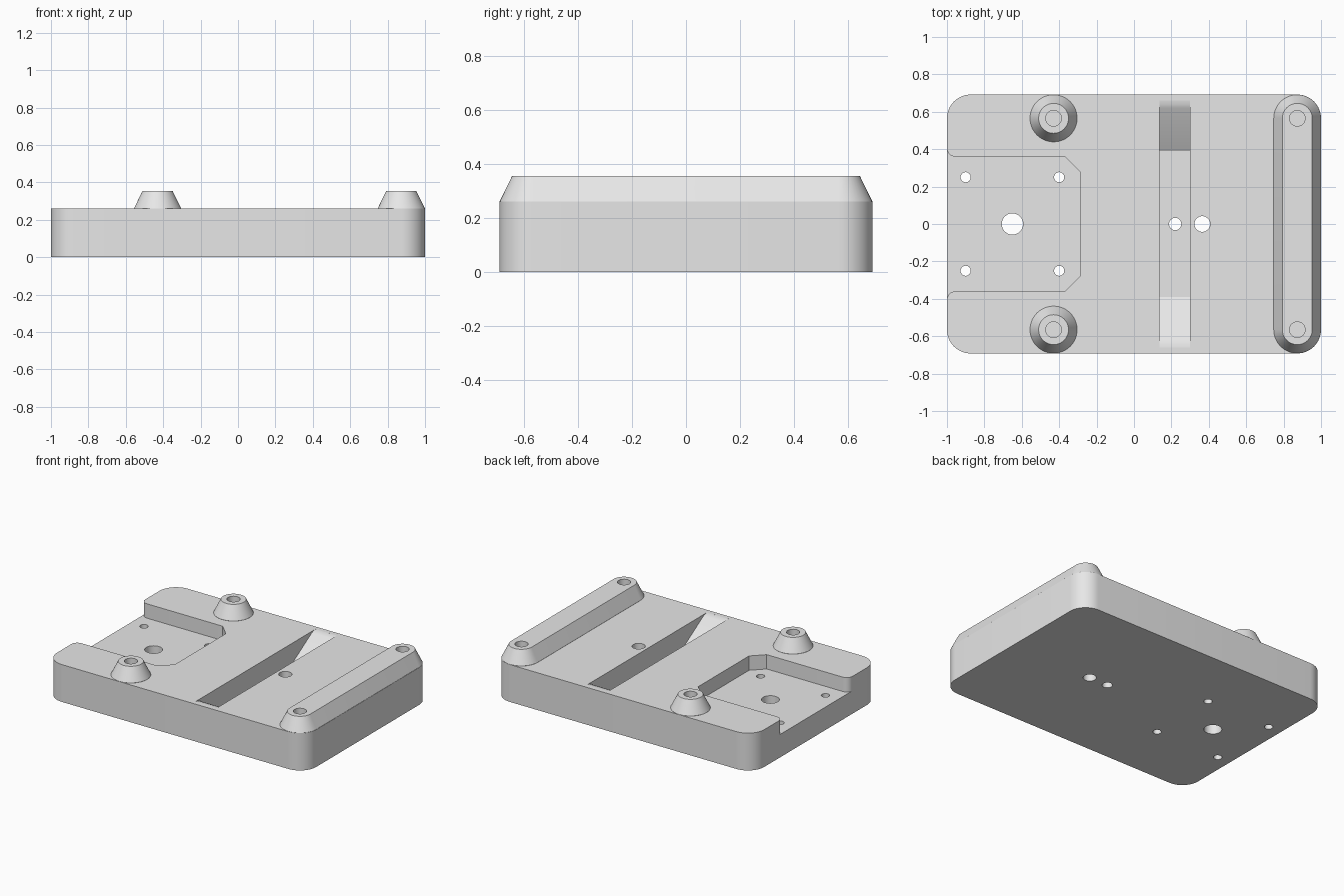
import bpy, bmesh, math

if "Cube" in bpy.data.objects:
    bpy.data.objects.remove(bpy.data.objects["Cube"])

TOP, HIGH = 0.26, 0.355          # plate top, raised top
HY, R = 0.692, 0.127             # plate half depth, corner radius
BY = HY - R                      # y of the raised screw points

grey = bpy.data.materials.new("grey")
grey.diffuse_color = (0.8, 0.8, 0.8, 1)
grey.use_nodes = True
grey.node_tree.nodes["Principled BSDF"].inputs["Base Color"].default_value = grey.diffuse_color


def rounded(cx, cy, hx, hy, r, seg=12):
    """Rounded rectangle outline; a circle when hx = hy = r."""
    pts = []
    for k, (sx, sy) in enumerate([(1, 1), (-1, 1), (-1, -1), (1, -1)]):
        for i in range(seg + 1):
            a = math.pi / 2 * (k + i / seg)
            pts.append((cx + sx * (hx - r) + r * math.cos(a),
                        cy + sy * (hy - r) + r * math.sin(a)))
    return pts


def loft(name, rings):
    """Closed solid through rings of equal length 3D outlines."""
    bm = bmesh.new()
    loops = [[bm.verts.new(p) for p in ring] for ring in rings]
    n = len(loops[0])
    for a, b in zip(loops, loops[1:]):
        for i in range(n):
            j = (i + 1) % n
            bm.faces.new((a[i], a[j], b[j], b[i]))
    bm.faces.new(loops[0][::-1])
    bm.faces.new(loops[-1])
    bmesh.ops.remove_doubles(bm, verts=bm.verts, dist=1e-5)
    bmesh.ops.recalc_face_normals(bm, faces=bm.faces)
    mesh = bpy.data.meshes.new(name)
    bm.to_mesh(mesh)
    bm.free()
    mesh.materials.append(grey)
    ob = bpy.data.objects.new(name, mesh)
    bpy.context.collection.objects.link(ob)
    return ob


def at(outline, z):
    return [(x, y, z) for x, y in outline]


def combine(target, tool, op):
    bpy.context.view_layer.objects.active = target
    mod = target.modifiers.new(op, 'BOOLEAN')
    mod.operation, mod.solver, mod.object = op, 'EXACT', tool
    bpy.ops.object.modifier_apply(modifier=mod.name)
    bpy.data.objects.remove(tool, do_unlink=True)


def drill(x, y, r, z0, z1):
    c = rounded(x, y, r, r, r, 8)
    combine(plate, loft("drill", [at(c, z0), at(c, z1)]), 'DIFFERENCE')


def raised(name, x, y, half):
    """Tapered boss or rail with a slightly inset root inside the plate."""
    steps = [(R - 0.002, TOP - 0.06), (R - 0.002, TOP - 0.001),
             (R - 0.001, TOP + 0.001), (0.08, HIGH)]
    return loft(name, [at(rounded(x, y, r, half + r, r), z) for r, z in steps])


# Base plate
outline = rounded(0, 0, 1, HY, R)
plate = loft("base_plate", [at(outline, 0), at(outline, TOP)])

# Tapered rail and two bosses
combine(plate, raised("rail", 1 - R, 0, BY), 'UNION')
for s in (-1, 1):
    combine(plate, raised("boss", -0.43, s * BY, 0), 'UNION')

# Pocket open to the left, with flared mouth and chamfered inner corners
half = [(-0.29, 0.28), (-0.37, 0.36)]
for i in range(9):
    a = math.radians(270 - 90 * i / 8)
    half.append((-0.955 + 0.045 * math.cos(a), 0.405 + 0.045 * math.sin(a)))
half.append((-1.1, 0.405))
pocket = half + [(x, -y) for x, y in reversed(half)]
combine(plate, loft("pocket", [at(pocket, 0.16), at(pocket, 0.4)]), 'DIFFERENCE')

# Cross slot with ramped ends that roll into the top face
half = [(0.39, 0.11), (0.62, 0.25), (0.64, 0.2575), (0.66, 0.2598), (0.66, 0.3)]
slot = half + [(-y, z) for y, z in reversed(half)]
combine(plate, loft("slot", [[(x, y, z) for y, z in slot] for x in (0.135, 0.3)]),
        'DIFFERENCE')

# Through holes
drill(-0.65, 0, 0.057, -0.1, 0.5)
drill(0.22, 0, 0.033, -0.1, 0.5)
drill(0.365, 0, 0.042, -0.1, 0.5)
for s in (-1, 1):
    for x in (-0.9, -0.4):
        drill(x, s * 0.25, 0.027, -0.1, 0.5)
    # Blind screw holes in the raised points
    for x in (-0.43, 1 - R):
        drill(x, s * BY, 0.042, 0.15, 0.5)

bpy.ops.object.select_all(action='DESELECT')
plate.select_set(True)
bpy.context.view_layer.objects.active = plate
bpy.ops.object.shade_smooth_by_angle(angle=math.radians(25))
